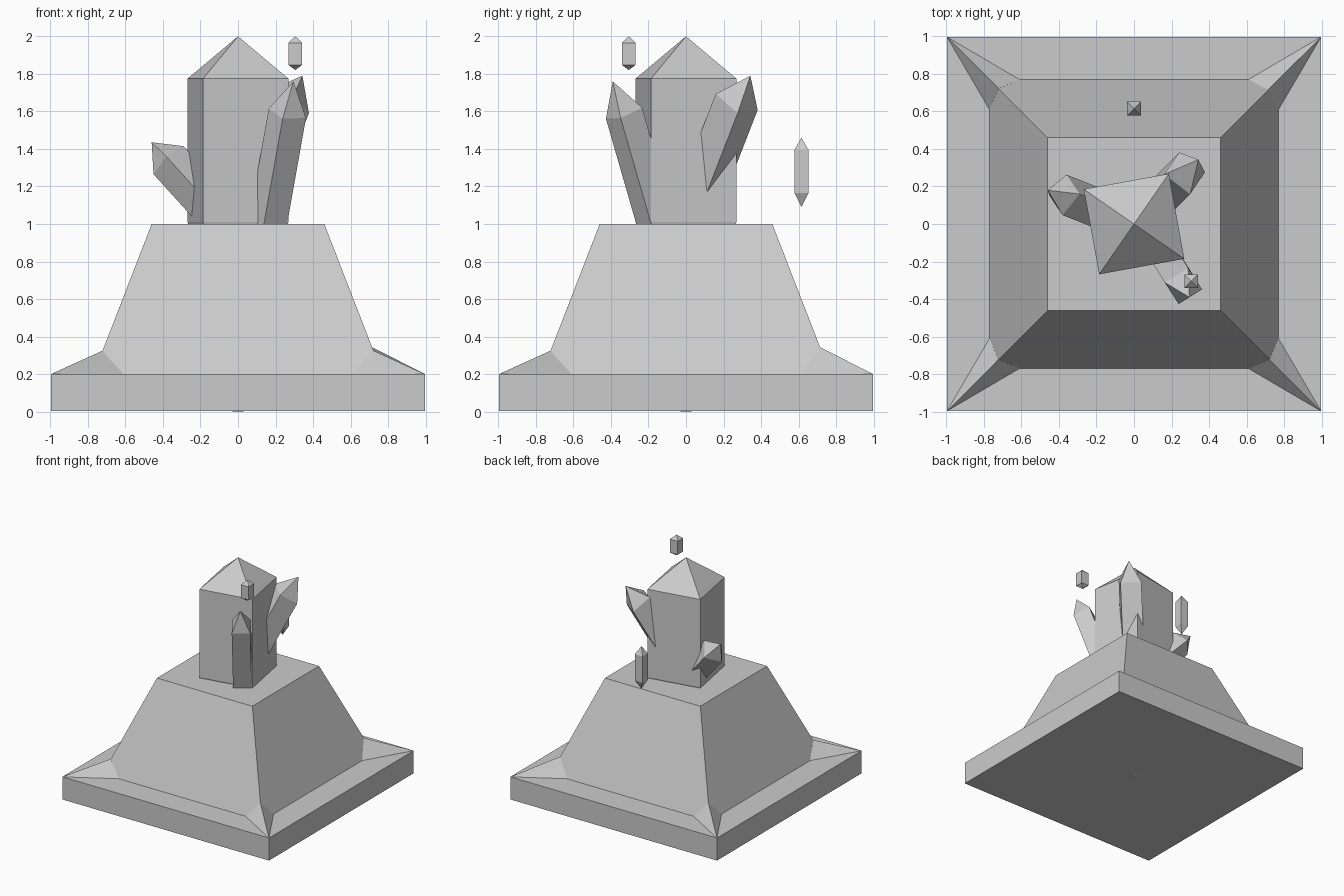
import bpy
from math import cos, sin, radians, pi
from mathutils import Vector

if "Cube" in bpy.data.objects:
    bpy.data.objects.remove(bpy.data.objects["Cube"])


def make(name, verts, faces):
    mesh = bpy.data.meshes.new(name)
    mesh.from_pydata([tuple(v) for v in verts], [], faces)
    mesh.update()
    ob = bpy.data.objects.new(name, mesh)
    bpy.context.collection.objects.link(ob)
    return ob


def crystal(name, base, shoulder, tip, corner, bottom_tip=None):
    """Four-sided prism from base to shoulder ending in a point; corner sets its twist and radius."""
    base, shoulder, tip = Vector(base), Vector(shoulder), Vector(tip)
    axis = (tip - shoulder).normalized()
    u = Vector(corner)
    r = u.length
    u = (u - axis * u.dot(axis)).normalized() * r
    v = axis.cross(u)
    ring = [u, v, -u, -v]
    verts = [base + d for d in ring] + [shoulder + d for d in ring] + [tip]
    faces = []
    for i in range(4):
        j = (i + 1) % 4
        faces += [(i, j, j + 4, i + 4), (i + 4, j + 4, 8)]
    if bottom_tip:
        verts.append(Vector(bottom_tip))
        faces += [((i + 1) % 4, i, 9) for i in range(4)]
    else:
        faces.append((3, 2, 1, 0))
    return make(name, verts, faces)


def frustum(name, h0, z0, h1, z1):
    sq = [(-1, -1), (1, -1), (1, 1), (-1, 1)]
    verts = [(x * h, y * h, z) for h, z in ((h0, z0), (h1, z1)) for x, y in sq]
    faces = [(3, 2, 1, 0), (4, 5, 6, 7)]
    faces += [(i, (i + 1) % 4, (i + 1) % 4 + 4, i + 4) for i in range(4)]
    return make(name, verts, faces)


# Stepped pedestal
frustum("base_slab", 0.997, 0.003, 0.997, 0.2)
frustum("plinth", 0.77, 0.2, 0.46, 1.0)

# Corner buttresses, the back right one slightly taller
for k in range(4):
    h, z = (0.712, 0.345) if k == 0 else (0.722, 0.325)
    pts = [(0.997, 0.997, 0.2), (0.61, 0.77, 0.2), (0.77, 0.61, 0.2), (h, h, z), (0.6, 0.6, 0.2)]
    c, s = cos(k * pi / 2), sin(k * pi / 2)
    make(f"corner_buttress_{k + 1}",
         [(x * c - y * s, x * s + y * c, zz) for x, y, zz in pts],
         [(0, 1, 3), (0, 3, 2), (1, 4, 3), (2, 3, 4), (0, 2, 4, 1)])

# Main crystal, with a long root buried in the pedestal
a = radians(55.3)
crystal("main_crystal", (0, 0, 1.01), (0, 0, 1.775), (0, 0, 2.0),
        (0.326 * cos(a), 0.326 * sin(a), 0), (0, 0, 0.1))

# Root point showing under the slab
ring = [(0.073 * cos(radians(45 + 90 * i)), 0.073 * sin(radians(45 + 90 * i)), 0.004) for i in range(4)]
make("root_point", ring + [(0, 0, 0)], [((i + 1) % 4, i, 4) for i in range(4)] + [(0, 1, 2, 3)])

# Leaning crystals
crystal("front_right_crystal", (0.158, -0.16, 1.0), (0.263, -0.33, 1.59),
        (0.295, -0.39, 1.76), (0.1, -0.02, -0.02))
crystal("back_right_crystal", (0.06, 0.06, 1.11), (0.27, 0.27, 1.65),
        (0.343, 0.343, 1.79), (0.112, 0.01, -0.05))
crystal("left_crystal", (-0.08, 0.04, 1.02), (-0.37, 0.155, 1.34),
        (-0.46, 0.18, 1.435), (-0.08, -0.005, -0.075))

# Floating shards
for n, x, y, z0, z1, z2, z3 in (("front", 0.305, -0.305, 1.82, 1.848, 1.965, 2.0),
                                ("back", 0, 0.615, 1.09, 1.165, 1.395, 1.46)):
    crystal(n + "_floating_shard", (x, y, z1), (x, y, z2), (x, y, z3), (0.037, 0.037, 0), (x, y, z0))
